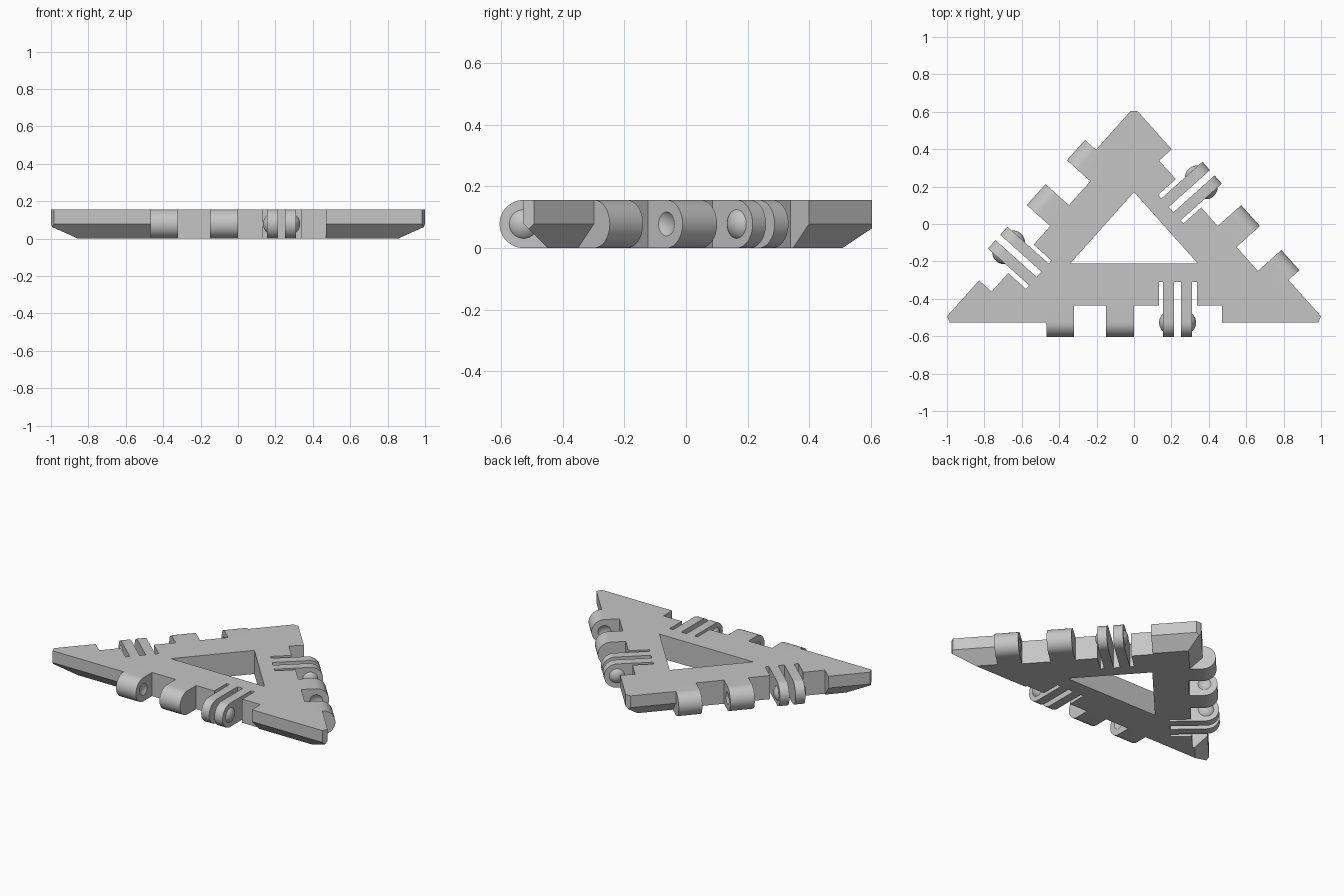
import bpy, bmesh, math
from mathutils import Matrix, Vector

if "Cube" in bpy.data.objects:
    bpy.data.objects.remove(bpy.data.objects["Cube"])

R = 0.078                      # hinge radius, half the plate thickness
ANGLE = math.acos(2 / 3)       # base angle of the triangle
HALF, FRONT = 1.03, -0.527     # half base and front edge of the full triangle
RECESS, SLOT = 0.09, 0.217     # hinge recess and slot depths
DOME_R, DOME_H, DIMPLE_H = 0.063, 0.021, 0.0135
FINGERS = [(0.155, 0.213, -1), (0.251, 0.311, 1)]    # start, end, dome side
KNUCKLES = [(-0.467, -0.322, 1), (-0.15, 0.0, -1)]   # start, end, dimple side

grey = bpy.data.materials.new("plain grey")
grey.use_nodes = True
grey.diffuse_color = (0.56, 0.56, 0.56, 1)
grey.node_tree.nodes["Principled BSDF"].inputs["Base Color"].default_value = grey.diffuse_color


def finish(bm, name, matrix=Matrix()):
    bmesh.ops.recalc_face_normals(bm, faces=bm.faces)
    bm.transform(matrix)
    mesh = bpy.data.meshes.new(name)
    bm.to_mesh(mesh)
    bm.free()
    mesh.materials.append(grey)
    obj = bpy.data.objects.new(name, mesh)
    bpy.context.collection.objects.link(obj)
    return obj


def prism(name, points, offset, matrix=Matrix()):
    bm = bmesh.new()
    face = bm.faces.new([bm.verts.new(p) for p in points])
    top = bmesh.ops.extrude_face_region(bm, geom=[face])["geom"]
    bmesh.ops.translate(bm, vec=offset, verts=[v for v in top if isinstance(v, bmesh.types.BMVert)])
    return finish(bm, name, matrix)


def ball(name, x, matrix, keep=None):
    """Ball on the hinge axis; keep = (plane x, side) leaves only a cap."""
    bm = bmesh.new()
    place = Matrix.Translation((x, 0, R)) @ Matrix.Rotation(math.pi / 2, 4, 'Y')
    bmesh.ops.create_uvsphere(bm, u_segments=32, v_segments=24, radius=DOME_R, matrix=place)
    if keep:
        bmesh.ops.bisect_plane(bm, geom=bm.verts[:] + bm.edges[:] + bm.faces[:],
                               plane_co=(keep[0], 0, R), plane_no=(keep[1], 0, 0), clear_inner=True)
        bmesh.ops.holes_fill(bm, edges=bm.edges[:], sides=0)
    return finish(bm, name, matrix)


def cut(obj, cutter):
    mod = obj.modifiers.new("cut", 'BOOLEAN')
    mod.operation, mod.solver, mod.object = 'DIFFERENCE', 'EXACT', cutter
    bpy.context.view_layer.objects.active = obj
    bpy.ops.object.modifier_apply(modifier=mod.name)
    bpy.data.objects.remove(cutter)


def triangle(half, front, z):
    return [Vector(p) for p in ((-half, front, z), (half, front, z),
                                (0, front + half * math.tan(ANGLE), z))]


# Triangular plate, chamfered along the lower half of its rim
bm = bmesh.new()
rings = [triangle(HALF - R / math.tan(ANGLE / 2), FRONT + R, 0),
         triangle(HALF, FRONT, R), triangle(HALF, FRONT, 2 * R)]
rows = [[bm.verts.new(p) for p in ring] for ring in rings]
for low, high in zip(rows, rows[1:]):
    for i in range(3):
        j = (i + 1) % 3
        bm.faces.new((low[i], low[j], high[j], high[i]))
bm.faces.new(rows[0])
bm.faces.new(rows[2])

# Blunt the three tips
corners = triangle(HALF, FRONT, R)
for i, corner in enumerate(corners):
    a = (corners[i - 1] - corner).normalized()
    b = (corners[i - 2] - corner).normalized()
    bisector = (a + b).normalized()
    tip_width = 0.0367
    depth = tip_width / 2 / math.tan(a.angle(b) / 2)
    bmesh.ops.bisect_plane(bm, geom=bm.verts[:] + bm.edges[:] + bm.faces[:],
                           plane_co=corner + bisector * depth, plane_no=bisector, clear_inner=True)
    bmesh.ops.holes_fill(bm, edges=bm.edges[:], sides=0)
plate = finish(bm, "triangle_plate")

# Central triangular opening
cut(plate, prism("opening_cutter", triangle(0.342, -0.212, -0.1), (0, 0, 0.4)))

# Comb-shaped recess: shallow bay with three deep slots
comb = [(-0.467, -0.2), (0.47, -0.2), (0.47, RECESS)]
for left, right in ((0.311, 0.337), (0.213, 0.251), (0.133, 0.155)):
    comb += [(right, RECESS), (right, SLOT), (left, SLOT), (left, RECESS)]
comb.append((-0.467, RECESS))

# Rounded hinge profile, flat at the back
arc = [math.pi / 2 + math.pi * k / 24 for k in range(25)]
profile = [(R * math.cos(t), R + R * math.sin(t)) for t in arc]
profile += [(RECESS, 0), (RECESS, 2 * R)]


def hinge_block(name, start, end, matrix):
    return prism(name, [(start, y, z) for y, z in profile], (end - start, 0, 0), matrix)


# The same hinge set on each edge, in a frame with x along it and y inward
for i, side in enumerate(("front", "left", "right")):
    a, b = rings[1][i], rings[1][(i + 1) % 3]
    mid = (a + b) / 2
    turn = math.atan2(b.y - a.y, b.x - a.x)
    frame = Matrix.Translation((mid.x, mid.y, 0)) @ Matrix.Rotation(turn, 4, 'Z')
    cut(plate, prism("comb_cutter", [(x, y, -0.1) for x, y in comb], (0, 0, 0.4), frame))

    for n, (start, end, face) in enumerate(KNUCKLES, 1):
        knuckle = hinge_block(f"{side}_knuckle_{n}", start, end, frame)
        surface = end if face > 0 else start
        cut(knuckle, ball("dimple_cutter", surface + face * (DOME_R - DIMPLE_H), frame))

    for n, (start, end, face) in enumerate(FINGERS, 1):
        hinge_block(f"{side}_finger_{n}", start, end, frame)
        surface = end if face > 0 else start
        ball(f"{side}_dome_{n}", surface - face * (DOME_R - DOME_H), frame, (surface, face))

# Smooth the round parts, keep edges crisp
for obj in bpy.context.scene.objects:
    obj.select_set(obj.type == 'MESH')
bpy.context.view_layer.objects.active = plate
bpy.ops.object.shade_smooth_by_angle(angle=math.radians(30))
